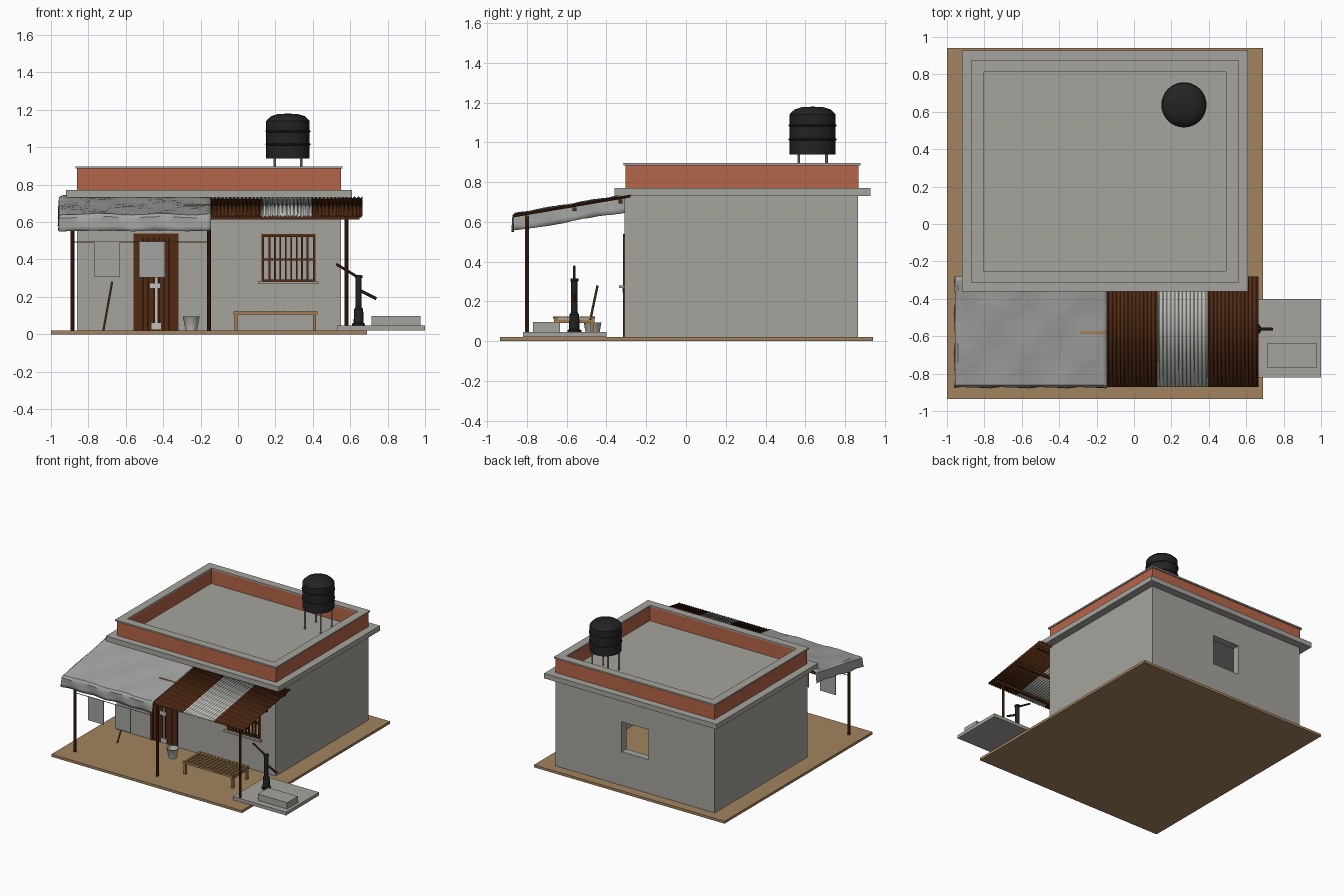
import bpy, bmesh, math, random
from mathutils import Vector

random.seed(4)
if "Cube" in bpy.data.objects:
    bpy.data.objects.remove(bpy.data.objects["Cube"])


def mat(name, r, g, b, rough=0.9):
    m = bpy.data.materials.new(name)
    m.use_nodes = True
    m.diffuse_color = (r, g, b, 1)
    bsdf = m.node_tree.nodes["Principled BSDF"]
    bsdf.inputs["Base Color"].default_value = (r, g, b, 1)
    bsdf.inputs["Roughness"].default_value = rough
    return m


PLASTER = mat("grey plaster", .38, .37, .34)
EARTH = mat("packed earth", .36, .23, .115)
BRICK = mat("red brick", .46, .13, .065)
RUST = mat("dark rusty brown", .085, .024, .007)
ZINC = mat("bright zinc", .52, .52, .49)
TARP = mat("grey tarp", .37, .37, .36)
BLACK = mat("black plastic", .017, .017, .018)
BAMBOO = mat("bamboo", .36, .2, .075)
STICK = mat("brown stick", .17, .085, .035)


def finish(name, bm, material, smooth=False):
    bmesh.ops.recalc_face_normals(bm, faces=bm.faces)
    me = bpy.data.meshes.new(name)
    bm.to_mesh(me)
    bm.free()
    ob = bpy.data.objects.new(name, me)
    bpy.context.collection.objects.link(ob)
    if material:
        me.materials.append(material)
    if smooth:
        bpy.ops.object.select_all(action='DESELECT')
        ob.select_set(True)
        bpy.context.view_layer.objects.active = ob
        bpy.ops.object.shade_smooth_by_angle(angle=math.radians(35))
    return ob


def add_box(bm, x, y, z):
    vs = bmesh.ops.create_cube(bm, size=1)["verts"]
    for v in vs:
        for i, (lo, hi) in enumerate((x, y, z)):
            v.co[i] = lo if v.co[i] < 0 else hi


def box(name, x, y, z, material):
    bm = bmesh.new()
    add_box(bm, x, y, z)
    return finish(name, bm, material)


def ring(name, x, y, z, t, material):
    """Four-sided wall of thickness t, open at the middle."""
    bm = bmesh.new()
    loops = []
    for d, h in ((0, z[0]), (0, z[1]), (t, z[1]), (t, z[0])):
        pts = ((x[0] + d, y[0] + d), (x[1] - d, y[0] + d), (x[1] - d, y[1] - d), (x[0] + d, y[1] - d))
        loops.append([bm.verts.new((*p, h)) for p in pts])
    for i in range(4):
        a, b = loops[i], loops[(i + 1) % 4]
        for j in range(4):
            k = (j + 1) % 4
            bm.faces.new((a[j], a[k], b[k], b[j]))
    return finish(name, bm, material)


def rod(name, a, b, r, material, r2=None, sides=10):
    a, b = Vector(a), Vector(b)
    bm = bmesh.new()
    bmesh.ops.create_cone(bm, cap_ends=True, segments=sides, radius1=r,
                          radius2=r if r2 is None else r2, depth=(b - a).length)
    q = (b - a).to_track_quat('Z', 'Y')
    for v in bm.verts:
        v.co = q @ v.co + (a + b) / 2
    return finish(name, bm, material, True)


def lathe(name, profile, centre, material, sides=32):
    bm = bmesh.new()
    vs = [bm.verts.new((r, 0, z)) for r, z in profile]
    es = [bm.edges.new(p) for p in zip(vs, vs[1:])]
    bmesh.ops.spin(bm, geom=vs + es, axis=(0, 0, 1), cent=(0, 0, 0), angle=math.tau, steps=sides)
    bmesh.ops.remove_doubles(bm, verts=bm.verts, dist=1e-5)
    bmesh.ops.translate(bm, verts=bm.verts, vec=centre)
    return finish(name, bm, material, True)


# Ground, house walls and roof
G = .02
box("ground", (-1, .69), (-.935, .94), (0, G), EARTH)
walls = ring("walls", (-.86, .55), (-.31, .865), (G, .735), .06, PLASTER)
for name, x, y, z in (("door_cutter", (-.55, -.325), (-.4, -.2), (0, .53)),
                      ("front_window_cutter", (.13, .41), (-.4, -.2), (.28, .53)),
                      ("back_window_cutter", (-.275, -.035), (.75, .95), (.29, .53))):
    cutter = box(name, x, y, z, None)
    cutter.hide_render = True
    cutter.hide_viewport = True
    cutter.display_type = 'WIRE'
    mod = walls.modifiers.new(name, 'BOOLEAN')
    mod.object, mod.operation, mod.solver = cutter, 'DIFFERENCE', 'EXACT'
box("roof_slab", (-.92, .61), (-.36, .927), (.73, .77), PLASTER)
ring("brick_parapet", (-.86, .55), (-.305, .868), (.77, .885), .05, BRICK)
ring("parapet_coping", (-.87, .558), (-.315, .878), (.885, .897), .065, PLASTER)

# Plank door with frame and metal bolt
bm = bmesh.new()
for x in ((-.56, -.535), (-.34, -.317)):
    add_box(bm, x, (-.318, -.26), (G, .54))
add_box(bm, (-.56, -.317), (-.318, -.26), (.515, .54))
finish("door_frame", bm, RUST)
bm = bmesh.new()
for i in range(7):
    x = -.535 + i * .028
    add_box(bm, (x + .001, x + .027), (-.31, -.29), (G, .515))
add_box(bm, (-.535, -.34), (-.3, -.285), (G, .515))
finish("door_planks", bm, RUST)
box("door_bolt_bar", (-.443, -.431), (-.317, -.31), (.04, .32), ZINC)
box("door_lock_plate", (-.474, -.415), (-.32, -.312), (.245, .275), ZINC)
box("door_foot_plate", (-.462, -.412), (-.318, -.31), (.025, .06), ZINC)

# Barred front window
bm = bmesh.new()
for x in ((.125, .14), (.4, .415)):
    add_box(bm, x, (-.317, -.27), (.28, .535))
for z in ((.28, .292), (.395, .405), (.52, .535)):
    add_box(bm, (.125, .415), (-.317, -.285), z)
for i in range(1, 9):
    x = .14 + i * .26 / 9
    add_box(bm, (x - .0045, x + .0045), (-.312, -.3), (.285, .53))
finish("window_bars", bm, RUST)
box("window_sill", (.107, .43), (-.337, -.25), (.268, .281), PLASTER)


# Porch: posts, beams and corrugated sheets
def roof_z(y):
    return .73 + (y + .28) * .17


for name, x in (("right_post", -.885), ("middle_post", -.155), ("left_post", .58)):
    rod(name, (x, -.8, G), (x, -.8, .63), .011, RUST)
for name, y in (("front_beam", -.8), ("middle_beam", -.56), ("wall_beam", -.33)):
    box(name, (-.93, .65), (y - .01, y + .01), (roof_z(y) - .028, roof_z(y) - .009), RUST)


def sheet(name, x0, x1, material, ribs=13):
    bm = bmesh.new()
    n = ribs * 6
    rows = []
    for y in (-.87, -.28):
        rows.append([bm.verts.new((x0 + (x1 - x0) * i / n, y,
                                   roof_z(y) + .005 * math.cos(math.tau * ribs * i / n)))
                     for i in range(n + 1)])
    for i in range(n):
        bm.faces.new((rows[0][i], rows[0][i + 1], rows[1][i + 1], rows[1][i]))
    ob = finish(name, bm, material, True)
    mod = ob.modifiers.new("thickness", 'SOLIDIFY')
    mod.thickness, mod.offset = .004, 0


sheet("inner_rusty_sheet", -.145, .125, RUST)
sheet("zinc_sheet", .125, .395, ZINC)
sheet("outer_rusty_sheet", .395, .665, RUST)

# Tarp draped over the right half, hanging at its front and outer edges
bm = bmesh.new()
bmesh.ops.create_grid(bm, x_segments=36, y_segments=28, size=.5)
for v in bm.verts:
    x = -1.04 + (v.co.x + .5) * .895
    y = -.955 + (v.co.y + .5) * .675
    drop = max(0, -.955 - x, -.87 - y)
    sag = .004 * math.sin(x * 19) * math.sin(y * 16) + random.uniform(-.0015, .0015)
    wave = .006 * math.sin(x * 30 + y * 30) * drop / .085
    cx, cy = max(x, -.955), max(y, -.87)
    v.co = (cx + (wave if x < -.955 else 0), cy + (wave if y < -.87 else 0),
            roof_z(cy) + .008 + sag - drop)
tarp = finish("tarp", bm, TARP, True)
tarp.modifiers.new("thickness", 'SOLIDIFY').thickness = .003
box("tarp_batten", (-.29, -.15), (-.587, -.575), (roof_z(-.58), roof_z(-.58) + .014), BAMBOO)

# Washing line between two posts
rod("washing_line", (-.885, -.8, .493), (-.155, -.8, .493), .003, BAMBOO, sides=6)
box("outer_cloth", (-.768, -.63), (-.803, -.797), (.305, .495), PLASTER)
box("inner_cloth", (-.53, -.39), (-.803, -.797), (.303, .495), TARP)

# Slatted bench
bm = bmesh.new()
for y in (-.665, -.478):
    add_box(bm, (-.025, .425), (y, y + .018), (.105, .122))
for x in (-.02, .4):
    add_box(bm, (x, x + .016), (-.665, -.46), (.092, .108))
    for y in (-.66, -.48):
        add_box(bm, (x, x + .018), (y, y + .018), (G, .11))
for i in range(14):
    x = -.015 + i * .032
    add_box(bm, (x, x + .014), (-.668, -.457), (.113, .125))
finish("bench", bm, BAMBOO)

# Bucket and leaning stick
lathe("bucket", [(0, G), (.031, G), (.044, .092), (.047, .095), (.041, .094), (.029, .028), (0, .028)],
      (-.25, -.47, 0), ZINC, 20)
rod("leaning_stick", (-.72, -.5, G), (-.673, -.445, .28), .006, STICK)

# Hand pump on a concrete apron
box("pump_apron", (.53, 1), (-.82, -.4), (G, .046), PLASTER)
box("washing_block", (.715, .975), (-.77, -.635), (.046, .097), PLASTER)
P = (.645, -.562, 0)
lathe("pump_body", [(0, .046), (.035, .046), (.035, .056), (.027, .06), (.024, .135), (.016, .145),
                    (.016, .3), (.02, .302), (.02, .315), (0, .317)], P, BLACK, 20)
rod("pump_handle", (.525, P[1], .375), (.65, P[1], .3), .007, RUST)
rod("pump_spout", (.65, P[1], .235), (.74, P[1], .19), .008, RUST)

# Water tank on four legs
T = (.267, .637, 0)
rings = []
for z in (1.015, 1.085):
    rings += [(.116, z - .006), (.121, z - .003), (.121, z + .003), (.116, z + .006)]
lathe("water_tank", [(0, .94), (.116, .94)] + rings +
      [(.116, 1.14), (.108, 1.15), (.09, 1.166), (.055, 1.177), (0, 1.18)], T, BLACK)
for sx in (-1, 1):
    for sy in (-1, 1):
        x, y = T[0] + sx * .07, T[1] + sy * .07
        rod("tank_leg", (x, y, .77), (x, y, .945), .007, PLASTER)
